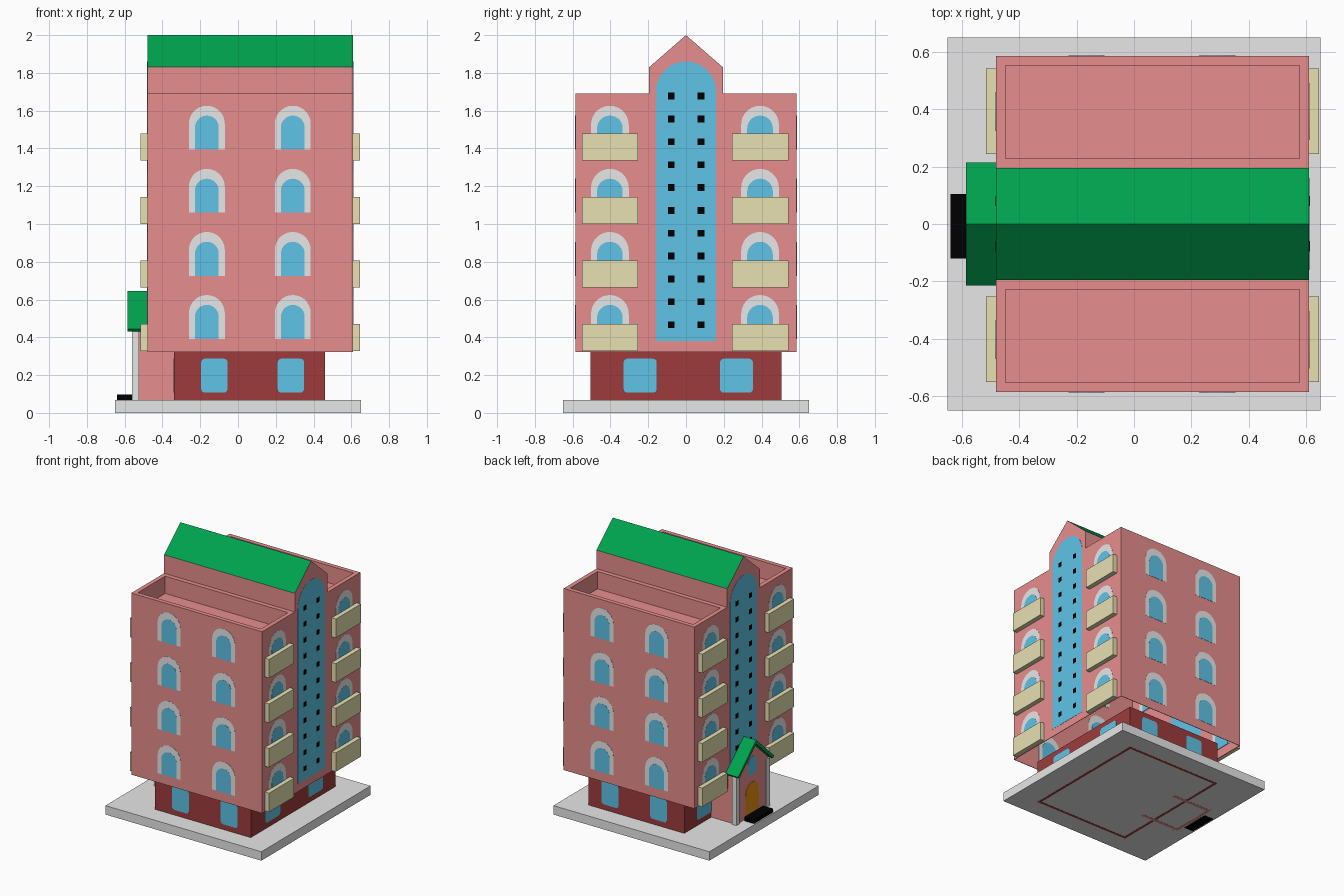
import bpy, bmesh, math

if "Cube" in bpy.data.objects:
    bpy.data.objects.remove(bpy.data.objects["Cube"])


def material(name, rgb):
    lin = [((c / 255 + 0.055) / 1.055) ** 2.4 if c > 10 else c / 255 / 12.92 for c in rgb]
    m = bpy.data.materials.new(name)
    m.diffuse_color = (*lin, 1)
    m.use_nodes = True
    m.node_tree.nodes["Principled BSDF"].inputs["Base Color"].default_value = m.diffuse_color
    return m


PINK = material("pink_wall", (232, 142, 142))
RED = material("dark_red_wall", (157, 59, 59))
GREEN = material("green_roof", (0, 163, 78))
BLUE = material("blue_glass", (98, 202, 238))
BEIGE = material("beige_balcony", (232, 226, 179))
GREY = material("light_grey", (231, 231, 231))
BLACK = material("black", (0, 0, 0))
BROWN = material("orange_brown_door", (235, 146, 20))


def prism(name, profile, axis, a, b, mat):
    """Extrude a (u, z) outline along x or y from a to b."""
    bm = bmesh.new()
    place = (lambda u, z, d: (d, u, z)) if axis == "x" else (lambda u, z, d: (u, d, z))
    ends = [[bm.verts.new(place(u, z, d)) for u, z in profile] for d in (a, b)]
    for ring in ends:
        bm.faces.new(ring)
    n = len(profile)
    for i in range(n):
        j = (i + 1) % n
        bm.faces.new((ends[0][i], ends[0][j], ends[1][j], ends[1][i]))
    bmesh.ops.recalc_face_normals(bm, faces=bm.faces[:])
    me = bpy.data.meshes.new(name)
    bm.to_mesh(me)
    bm.free()
    me.materials.append(mat)
    ob = bpy.data.objects.new(name, me)
    bpy.context.collection.objects.link(ob)
    return ob


def rect(u0, u1, z0, z1):
    return [(u0, z0), (u1, z0), (u1, z1), (u0, z1)]


def box(name, x0, x1, y0, y1, z0, z1, mat):
    return prism(name, rect(x0, x1, z0, z1), "y", y0, y1, mat)


def arch(c, r, z0, top, n=14):
    pts = [(c - r, z0), (c + r, z0)]
    return pts + [(c + r * math.cos(math.pi * i / n), top - r + r * math.sin(math.pi * i / n))
                  for i in range(n + 1)]


def rounded(u0, u1, z0, z1, r=0.02):
    pts = []
    for cu, cz, a0 in ((u1 - r, z1 - r, 0), (u0 + r, z1 - r, 90), (u0 + r, z0 + r, 180), (u1 - r, z0 + r, 270)):
        for k in range(4):
            a = math.radians(a0 + 30 * k)
            pts.append((cu + r * math.cos(a), cz + r * math.sin(a)))
    return pts


def plate(name, profile, side, t, mat, back=0.001):
    """Thin plate set in a wall; side = (axis, wall position, outward sign)."""
    axis, pos, s = side
    prism(name, profile, axis, pos - s * back, pos + s * t, mat)


def ring_walls(name, x0, x1, y0, y1, z0, z1, t, mat):
    box(name + "_front", x0, x1, y0, y0 + t, z0, z1, mat)
    box(name + "_back", x0, x1, y1 - t, y1, z0, z1, mat)
    box(name + "_left", x0, x0 + t, y0 + t, y1 - t, z0, z1, mat)
    box(name + "_right", x1 - t, x1, y0 + t, y1 - t, z0, z1, mat)


# Base slab and hollow ground floor
box("base_slab", -0.65, 0.65, -0.65, 0.65, 0.0006, 0.068, GREY)
ring_walls("ground_floor", -0.34, 0.46, -0.505, 0.505, 0, 0.325, 0.02, RED)
for pos, s in ((-0.505, -1), (0.505, 1)):
    for u0, u1 in ((-0.195, -0.055), (0.21, 0.35)):
        plate("ground_window", rounded(u0, u1, 0.107, 0.287), ("y", pos, s), 0.001, BLUE)
for pos, s in ((-0.34, -1), (0.46, 1)):
    for u0, u1 in ((-0.33, -0.155), (0.18, 0.355)):
        plate("ground_window", rounded(u0, u1, 0.107, 0.287), ("x", pos, s), 0.001, BLUE)

# Upper floors: thin walls open below, sunken roof decks with thick parapets
X0, X1, Y = -0.48, 0.61, 0.585
ring_walls("upper_wall", X0, X1, -Y, Y, 0.322, 1.54, 0.004, PINK)
ring_walls("parapet", X0, X1, -Y, Y, 1.54, 1.69, 0.033, PINK)
box("roof_deck", X0 + 0.02, X1 - 0.02, -Y + 0.02, Y - 0.02, 1.54, 1.56, PINK)
for s in (-1, 1):
    lo, hi = sorted((s * 0.19, s * 0.229))
    box("inner_parapet", X0 + 0.02, X1 - 0.02, lo, hi, 1.55, 1.69, PINK)

# Central gabled tower, slopes painted green
tower = prism("gabled_tower", [(-0.195, 1.55), (0.195, 1.55), (0.195, 1.83), (0, 2.0), (-0.195, 1.83)],
              "x", X0, X1, PINK)
tower.data.materials.append(GREEN)
for f in tower.data.polygons:
    if f.normal.z > 0.3:
        f.material_index = 1

# Arched windows (showing inside too) and balconies on every floor
SIDES = [("y", -Y, -1), ("y", Y, 1), ("x", X0, -1), ("x", X1, 1)]
for side in SIDES:
    axis, pos, s = side
    for c in ((-0.165, 0.29) if axis == "y" else (-0.403, 0.392)):
        for floor in range(4):
            z = 0.392 + 0.334 * floor
            half = 0.095 if axis == "y" else 0.1
            plate("window_frame", arch(c, half, z, z + 0.232), side, 0.001, GREY, 0.006)
            plate("window_glass", arch(c, half - 0.032, z, z + 0.18), side, 0.0018, BLUE, 0.008)
            if axis == "x":
                zb = 0.328 + 0.336 * floor
                prism("balcony", rect(c - 0.148, c + 0.15, zb, zb + 0.142), "x", pos, pos + s * 0.035, BEIGE)

# Tall stair window on both gable sides, glazing bars sunk in the glass
for side in SIDES[2:]:
    plate("tall_window", arch(0, 0.16, 0.38, 1.86, 24), side, 0.0015, BLUE, 0.006)
    for c in (-0.078, 0.08):
        plate("vertical_bar", rect(c - 0.006, c + 0.006, 0.385, 1.83), side, 0.0013, BLACK)
    for i in range(11):
        z = 0.467 + 0.121 * i
        plate("horizontal_bar", rect(-0.158, 0.158, z - 0.006, z + 0.006), side, 0.0013, BLACK)
        for c in (-0.078, 0.08):
            plate("grid_knot", rect(c - 0.018, c + 0.018, z - 0.018, z + 0.018), side, 0.0025, BLACK)

# Entrance porch on the left side
prism("porch_front", [(-0.185, 0), (0.185, 0), (0.185, 0.443), (0, 0.615), (-0.185, 0.443)],
      "x", -0.55, -0.53, PINK)
for s in (-1, 1):
    lo, hi = sorted((s * 0.16, s * 0.185))
    box("porch_side", -0.53, -0.22, lo, hi, 0, 0.322, PINK)
    box("porch_side_top", -0.53, X0, lo, hi, 0.322, 0.443, PINK)
    lo, hi = sorted((s * 0.16, s * 0.20))
    box("porch_column", -0.56, -0.525, lo, hi, 0, 0.43, GREY)
prism("porch_roof", [(-0.215, 0.445), (-0.2, 0.43), (0, 0.615), (0.2, 0.43), (0.215, 0.445), (0, 0.645)],
      "x", -0.585, X0, GREEN)
porch = ("x", -0.55, -1)
plate("door", arch(0, 0.08, 0, 0.32), porch, 0.004, BROWN)
plate("porch_window", arch(0, 0.05, 0.38, 0.51), porch, 0.003, BLUE)
box("door_step", -0.64, -0.56, -0.12, 0.105, 0, 0.097, BLACK)
